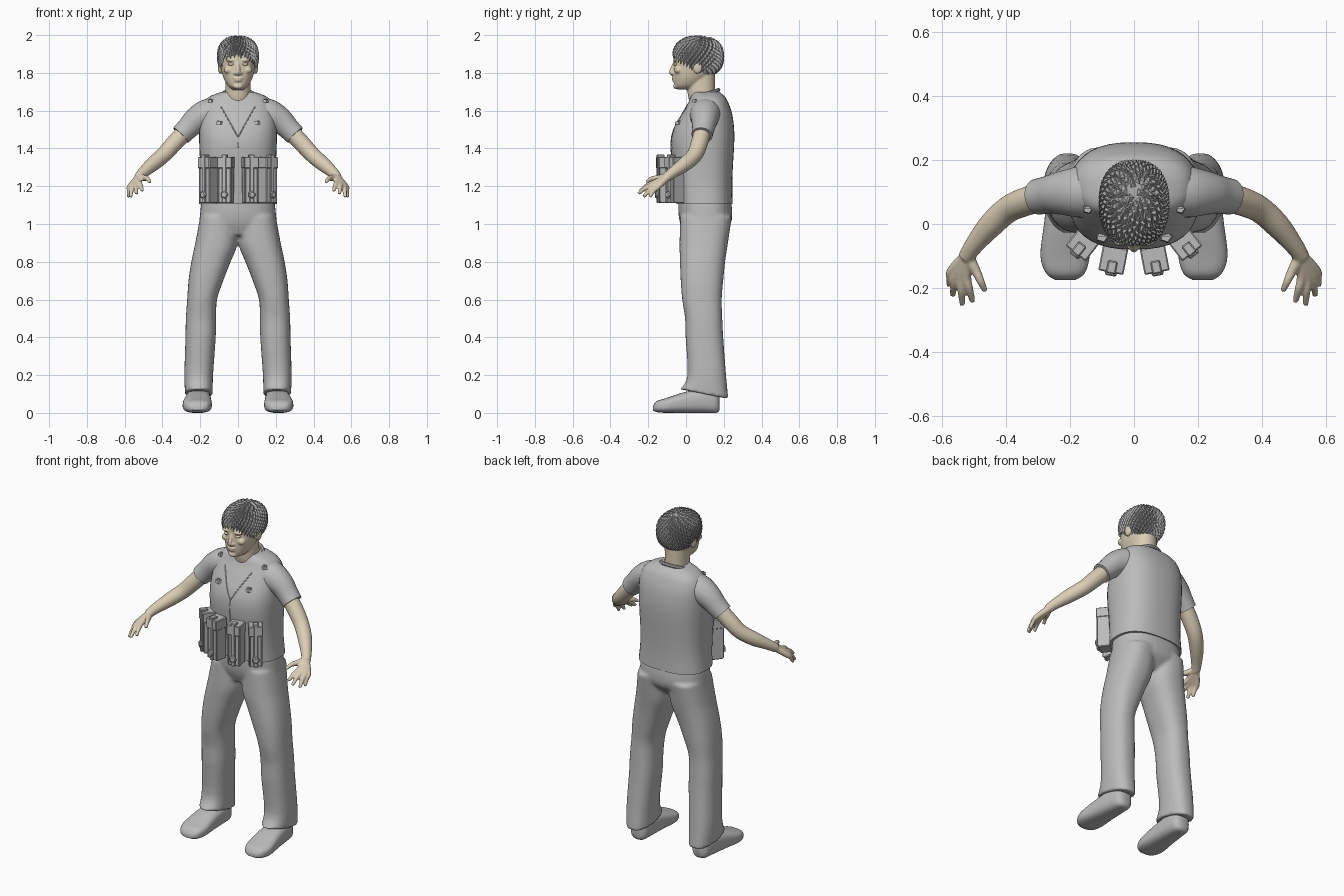
import bpy, bmesh, math
from math import sin, cos, pi, copysign
from mathutils import Vector, Matrix
from mathutils.bvhtree import BVHTree

if "Cube" in bpy.data.objects:
    bpy.data.objects.remove(bpy.data.objects["Cube"])


def material(name, colour):
    mat = bpy.data.materials.new(name)
    mat.use_nodes = True
    mat.diffuse_color = (*colour, 1)
    mat.node_tree.nodes["Principled BSDF"].inputs["Base Color"].default_value = (*colour, 1)
    return mat


CLOTH = material("cloth grey", (.5, .5, .5))
SKIN = material("skin beige", (.7, .62, .46))
HAIR = material("hair grey", (.38, .38, .38))


def resample(rows, steps=4):
    """Catmull-Rom interpolation between rows of numbers."""
    out = []
    for i in range(len(rows) - 1):
        quad = rows[max(i - 1, 0)], rows[i], rows[i + 1], rows[min(i + 2, len(rows) - 1)]
        for k in range(steps):
            t = k / steps
            out.append([b + t / 2 * (c - a + t * (2 * a - 5 * b + 4 * c - d + t * (3 * (b - c) + d - a)))
                        for a, b, c, d in zip(*quad)])
    return out + [list(rows[-1])]


def skin_rings(bm, rings):
    rings = [[bm.verts.new(p) for p in ring] for ring in rings]
    n = len(rings[0])
    for lower, upper in zip(rings, rings[1:]):
        for j in range(n):
            k = (j + 1) % n
            bm.faces.new((lower[j], lower[k], upper[k], upper[j]))
    bm.faces.new(rings[0][::-1])
    bm.faces.new(rings[-1])


def loft(bm, rows, side=1, power=2.4, along_y=False, seg=40):
    """Rows: height, centre x, half width, front, back, tilt."""
    rings = []
    for h, cx, rx, a, b, tilt in resample([(*r, 0)[:6] for r in rows]):
        ring = []
        for j in range(seg):
            t = 2 * pi * j / seg
            c, s = (copysign(abs(v) ** (2 / power), v) for v in (cos(t), sin(t)))
            x, y = side * (cx + rx * c), (a + b) / 2 + (b - a) / 2 * s
            z = h + tilt * (b - a) / 2 * s
            ring.append((x, z, y) if along_y else (x, y, z))
        rings.append(ring)
    skin_rings(bm, rings)


def tube(bm, points, side=1, seg=16, steps=4):
    """Points: x, y, z, radius."""
    pts = resample(points, steps)
    rings = []
    for i, p in enumerate(pts):
        way = Vector(pts[min(i + 1, len(pts) - 1)][:3]) - Vector(pts[max(i - 1, 0)][:3])
        rot = way.to_track_quat('Z', 'Y')
        ring = [Vector(p[:3]) + rot @ Vector((cos(2 * pi * j / seg), sin(2 * pi * j / seg), 0)) * p[3]
                for j in range(seg)]
        rings.append([(side * v.x, v.y, v.z) for v in ring])
    skin_rings(bm, rings)


def ball(bm, centre, radii):
    bmesh.ops.create_uvsphere(bm, u_segments=20, v_segments=12, radius=1,
                              matrix=Matrix.Translation(centre) @ Matrix.Diagonal((*radii, 1)))


def box(bm, size, centre, frame):
    bmesh.ops.create_cube(bm, size=1, matrix=frame @ Matrix.Translation(centre) @ Matrix.Diagonal((*size, 1)))


def finish(name, bm, mat, voxel=0, smooth=True, bevel=0):
    bmesh.ops.recalc_face_normals(bm, faces=bm.faces[:])
    mesh = bpy.data.meshes.new(name)
    bm.to_mesh(mesh)
    bm.free()
    mesh.materials.append(mat)
    obj = bpy.data.objects.new(name, mesh)
    bpy.context.scene.collection.objects.link(obj)
    if smooth:
        for poly in mesh.polygons:
            poly.use_smooth = True
        mesh.set_sharp_from_angle(angle=math.radians(40))
    if voxel:
        # Fuse overlapping volumes into one organic surface
        mod = obj.modifiers.new("fuse", 'REMESH')
        mod.mode, mod.voxel_size, mod.use_smooth_shade = 'VOXEL', voxel, True
        mod = obj.modifiers.new("relax", 'SMOOTH')
        mod.factor, mod.iterations = .5, 4
    if bevel:
        mod = obj.modifiers.new("bevel", 'BEVEL')
        mod.width, mod.segments = bevel, 1
    return obj


SIDES = (("left", 1), ("right", -1))

# Vest and shirt body
bm = bmesh.new()
loft(bm, [(1.105, 0, .208, -.05, .247), (1.2, 0, .2, -.06, .245), (1.3, 0, .2, -.07, .248),
          (1.42, 0, .205, -.08, .255), (1.5, 0, .205, -.066, .255), (1.58, 0, .2, -.025, .245),
          (1.64, 0, .183, .01, .225), (1.675, 0, .15, .025, .205), (1.7, 0, .085, .04, .175)], power=2.5)
torso_tree = BVHTree.FromBMesh(bm)
finish("vest_body", bm, CLOTH)


def on_chest(x, z):
    hit, normal, *_ = torso_tree.ray_cast(Vector((x, -1, z)), Vector((0, 1, 0)))
    return hit, normal if normal.y < 0 else -normal


# Vest opening: neckline edges and centre closure
bm = bmesh.new()
for ends in (((-.09, 1.62), (0, 1.46)), ((.09, 1.62), (0, 1.46)), ((0, 1.46), (0, 1.12))):
    (x0, z0), (x1, z1) = ends
    seam = [on_chest(x0 + (x1 - x0) * i / 12, z0 + (z1 - z0) * i / 12)[0] for i in range(13)]
    tube(bm, [(*p, .003) for p in seam], seg=6, steps=1)
finish("vest_seams", bm, CLOTH)

# Shirt collar
bm = bmesh.new()
collar = []
for i in range(33):
    t = 2 * pi * i / 32
    collar.append((.082 * cos(t), .1 + .072 * sin(t), 1.685 + .025 * sin(t), .01))
tube(bm, collar, seg=8, steps=1)
finish("shirt_collar", bm, CLOTH)

# Chest badges and shoulder buckles
for name, side in SIDES:
    for part, x, z, size in (("badge", .1, 1.535, .022), ("shoulder_buckle", .145, 1.65, .017)):
        hit, normal = on_chest(side * x, z)
        frame = Matrix.Translation(hit) @ normal.to_track_quat('Z', 'Y').to_matrix().to_4x4()
        bm = bmesh.new()
        bmesh.ops.create_cone(bm, cap_ends=True, segments=5, radius1=size, radius2=size * .8, depth=.016,
                              matrix=frame @ Matrix.Rotation(-pi / 2, 4, 'Z'))
        box(bm, (size, size * .4, .01), (0, size * .2, .008), frame)
        finish(name + "_" + part, bm, CLOTH, smooth=False)

# Belt pouches with flap, strap and buckle
for name, side in SIDES:
    for part, x, y, turn in (("inner", .065, -.112, 11), ("outer", .158, -.06, 38)):
        frame = Matrix.Translation((side * x, y, 0)) @ Matrix.Rotation(math.radians(side * turn), 4, 'Z')
        bm = bmesh.new()
        box(bm, (.074, .07, .23), (0, .004, 1.225), frame)
        box(bm, (.08, .082, .06), (0, 0, 1.325), frame)
        box(bm, (.024, .012, .25), (0, -.037, 1.235), frame)
        box(bm, (.03, .04, .016), (0, -.024, 1.36), frame)
        for edge in (-.033, .033):
            box(bm, (.008, .012, .2), (edge, -.03, 1.215), frame)
        bmesh.ops.create_cone(bm, cap_ends=True, segments=5, radius1=.024, radius2=.02, depth=.014,
                              matrix=frame @ Matrix.Translation((0, -.044, 1.155)) @ Matrix.Rotation(pi / 2, 4, 'X')
                              @ Matrix.Rotation(-pi / 2, 4, 'Z'))
        finish(f"{name}_{part}_pouch", bm, CLOTH, smooth=False, bevel=.004)

# Trousers
bm = bmesh.new()
loft(bm, [(1.14, 0, .19, -.04, .235), (1.06, 0, .2, -.04, .245), (1, 0, .195, -.03, .235), (.94, 0, .1, -.005, .18)])
for name, side in SIDES:
    loft(bm, [(1.04, .1, .1, -.03, .243), (.9, .114, .112, -.034, .222), (.8, .143, .104, -.032, .207),
              (.7, .17, .092, -.028, .197), (.6, .19, .079, -.02, .189), (.5, .196, .08, -.005, .192),
              (.4, .198, .08, -.002, .197), (.2, .208, .076, .008, .212), (.1, .207, .073, -.03, .224, -.2)], side)
finish("trousers", bm, CLOTH, voxel=.009)

for name, side in SIDES:
    # Shoes
    bm = bmesh.new()
    loft(bm, [(-.176, .215, .03, .014, .035), (-.155, .215, .06, .004, .062), (-.1, .216, .077, 0, .08),
              (0, .212, .07, 0, .112), (.1, .207, .062, 0, .13), (.16, .205, .05, 0, .12),
              (.178, .205, .025, .015, .09)], side, power=2.8, along_y=True)
    finish(name + "_shoe", bm, CLOTH)

    # Sleeves
    bm = bmesh.new()
    tube(bm, [(.13, .105, 1.585, .085), (.175, .1, 1.575, .08), (.225, .097, 1.547, .069),
              (.265, .092, 1.508, .06), (.303, .085, 1.47, .056)], side, seg=28)
    finish(name + "_sleeve", bm, CLOTH)

    # Arm, then fingers running from the wrist through the knuckles
    bm = bmesh.new()
    tube(bm, [(.27, .09, 1.5, .046), (.34, .07, 1.425, .045), (.395, .045, 1.365, .042), (.45, -.005, 1.318, .039),
              (.5, -.065, 1.275, .03), (.527, -.105, 1.246, .025)], side, seg=24)
    for knuckle, tip in (((.572, -.147, 1.198), (.58, -.192, 1.143)), ((.56, -.163, 1.203), (.568, -.224, 1.143)),
                         ((.543, -.17, 1.21), (.538, -.253, 1.16)), ((.525, -.165, 1.22), (.506, -.243, 1.175)),
                         ((.494, -.15, 1.243), (.466, -.21, 1.222))):
        bend = [(a + b) / 2 for a, b in zip(knuckle, tip)]
        tube(bm, [(.522, -.097, 1.25, .02), (*knuckle, .0155), (*bend[:2], bend[2] + .008, .0125), (*tip, .009)],
             side, seg=12)
    finish(name + "_arm", bm, SKIN, voxel=.005)

# Head and neck with nose, lips, brows and ears
bm = bmesh.new()
loft(bm, [(1.712, 0, .028, -.044, .03), (1.73, 0, .052, -.06, .07), (1.76, 0, .071, -.065, .11),
          (1.8, 0, .085, -.067, .145), (1.85, 0, .092, -.065, .168), (1.9, 0, .093, -.064, .18),
          (1.95, 0, .082, -.045, .165), (1.98, 0, .045, 0, .12)], power=2.2)
loft(bm, [(1.64, 0, .072, .02, .165), (1.7, 0, .066, .008, .155), (1.8, 0, .066, .01, .155)], power=2.1)
tube(bm, [(0, -.058, 1.86, .008), (0, -.07, 1.83, .01), (0, -.079, 1.803, .012), (0, -.068, 1.793, .01)], seg=12)
ball(bm, (0, -.064, 1.772), (.026, .011, .006))
ball(bm, (0, -.063, 1.76), (.022, .011, .007))
ball(bm, (0, -.054, 1.729), (.026, .014, .014))
for name, side in SIDES:
    ball(bm, (side * .013, -.068, 1.798), (.011, .012, .009))
    ball(bm, (side * .038, -.057, 1.867), (.028, .012, .008))
    ball(bm, (side * .05, -.04, 1.815), (.026, .022, .02))
    ball(bm, (side * .095, .062, 1.832), (.012, .025, .037))
finish("head", bm, SKIN, voxel=.0045)

# Closed eyelids
for name, side in SIDES:
    bm = bmesh.new()
    ball(bm, (side * .036, -.055, 1.846), (.017, .011, .008))
    finish(name + "_eyelid", bm, SKIN)


def scalp(direction, lift=0):
    n = 2.4
    d = direction / sum(abs(v) ** n for v in direction) ** (1 / n)
    return Vector((d.x * (.103 + lift), .065 + d.y * (.129 + lift), 1.886 + d.z * (.104 + lift)))


def hairline(y):
    return min(1.91, max(1.79, 1.9 - .7 * (y + .06)))


# Hair cap, trimmed along the hairline
bm = bmesh.new()
bmesh.ops.create_uvsphere(bm, u_segments=40, v_segments=28, radius=1)
for v in bm.verts:
    v.co = scalp(v.co)
bmesh.ops.delete(bm, geom=[v for v in bm.verts if v.co.z < hairline(v.co.y)], context='VERTS')
finish("hair_cap", bm, HAIR)

# Choppy locks fanning out from the crown
bm = bmesh.new()
crown = Vector((0, .3, 1)).normalized()
count = 560
for i in range(count):
    h = 1 - 2 * (i + .5) / count
    angle = i * pi * (3 - math.sqrt(5))
    r = math.sqrt(1 - h * h)
    d = Vector((r * cos(angle), r * sin(angle), h))
    root = scalp(d)
    if root.z < hairline(root.y) + .012:
        continue
    flow = (d - crown) - d * (d - crown).dot(d)
    flow.normalize()
    across = d.cross(flow) * .11
    corners = [scalp(d + across, -.002), scalp(d - across, -.002), scalp(d + flow * .1, .009),
               scalp(d + flow * .42, .006)]
    a, b, ridge, tip = [bm.verts.new(p) for p in corners]
    for face in ((a, b, ridge), (a, ridge, tip), (ridge, b, tip), (b, a, tip)):
        bm.faces.new(face)
finish("hair_locks", bm, HAIR, smooth=False)
